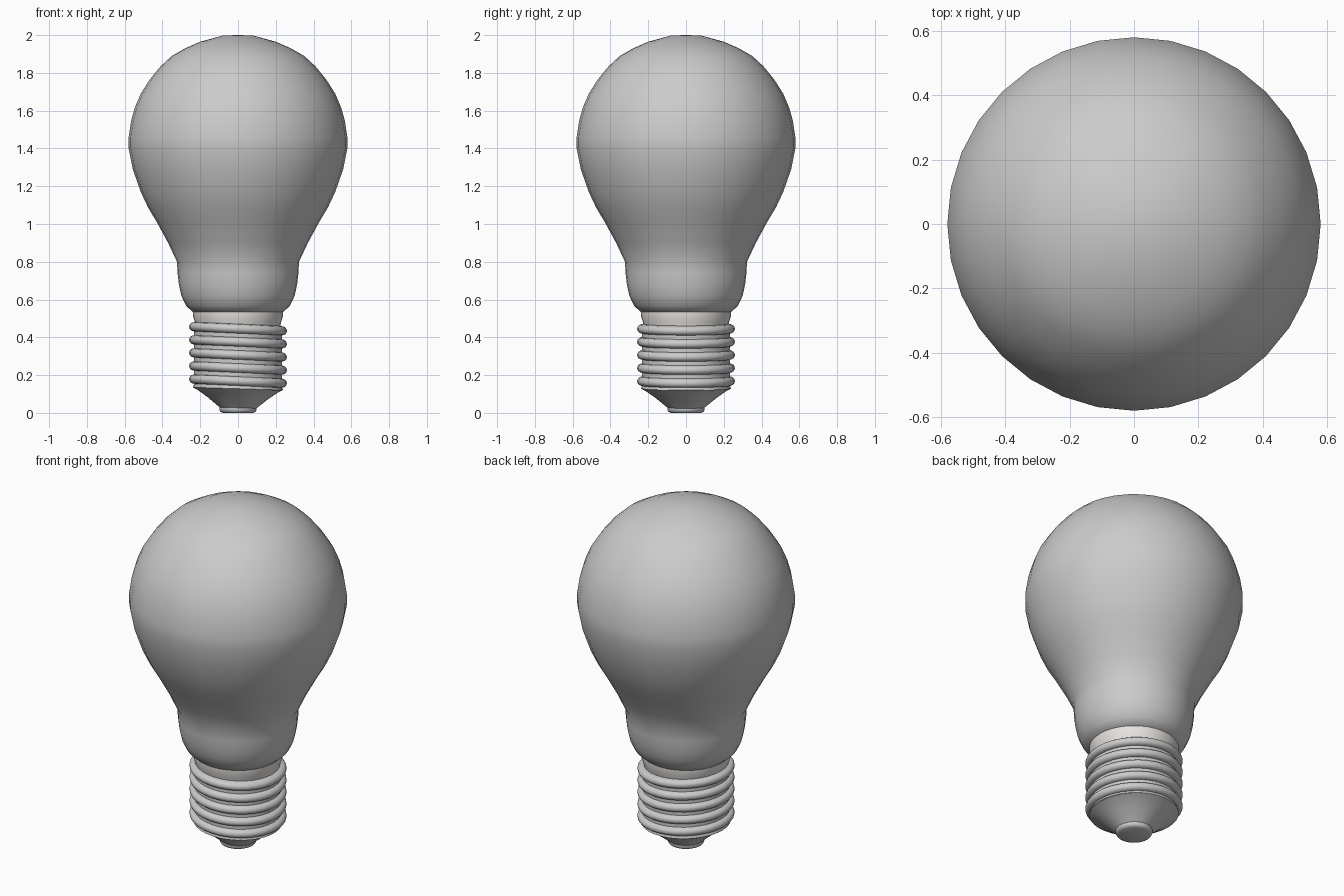
import bpy, bmesh, math

if "Cube" in bpy.data.objects:
    bpy.data.objects.remove(bpy.data.objects["Cube"])

SEGMENTS = 32


def lathe(name, profile, tilt=0.0, angle=40):
    """Revolve (radius, z) points round z; tilt shears the part along x."""
    bm = bmesh.new()
    rings = []
    for r, z in profile:
        if r == 0:
            rings.append([bm.verts.new((0, 0, z))])
            continue
        ring = []
        for i in range(SEGMENTS):
            a = 2 * math.pi * i / SEGMENTS
            x = r * math.cos(a)
            ring.append(bm.verts.new((x, r * math.sin(a), z - tilt * x)))
        rings.append(ring)
    for lo, hi in zip(rings, rings[1:]):
        for i in range(SEGMENTS):
            j = (i + 1) % SEGMENTS
            if len(lo) == 1:
                bm.faces.new((lo[0], hi[j], hi[i]))
            elif len(hi) == 1:
                bm.faces.new((lo[i], lo[j], hi[0]))
            else:
                bm.faces.new((lo[i], lo[j], hi[j], hi[i]))
    bmesh.ops.recalc_face_normals(bm, faces=bm.faces[:])
    mesh = bpy.data.meshes.new(name)
    bm.to_mesh(mesh)
    bm.free()
    obj = bpy.data.objects.new(name, mesh)
    bpy.context.collection.objects.link(obj)
    bpy.ops.object.select_all(action='DESELECT')
    obj.select_set(True)
    bpy.context.view_layer.objects.active = obj
    bpy.ops.object.shade_smooth_by_angle(angle=math.radians(angle))
    return obj


# Glass bulb with its rounded collar
lathe("bulb", [
    (0.22, 0.53), (0.238, 0.533), (0.275, 0.567), (0.30, 0.62), (0.313, 0.68),
    (0.32, 0.74), (0.323, 0.80), (0.37, 0.90), (0.43, 1.01), (0.475, 1.085),
    (0.515, 1.17), (0.557, 1.29), (0.579, 1.40), (0.579, 1.46), (0.565, 1.55),
    (0.545, 1.62), (0.515, 1.69), (0.467, 1.765), (0.41, 1.835), (0.35, 1.89),
    (0.28, 1.93), (0.20, 1.965), (0.08, 1.998), (0, 2.0)], angle=60)

# Pale neck between bulb and screw cap
neck = lathe("neck", [(0.22, 0.44), (0.228, 0.48), (0.238, 0.51), (0.238, 0.54)])
mat = bpy.data.materials.new("pale_neck")
mat.diffuse_color = (0.80, 0.77, 0.74, 1)
mat.use_nodes = True
mat.node_tree.nodes["Principled BSDF"].inputs["Base Color"].default_value = mat.diffuse_color
neck.data.materials.append(mat)

# Screw cap: five slightly tilted rounded ridges
screw = [(0.235, 0.128)]
for k in range(5):
    zc = 0.168 + 0.0693 * k
    for n in range(9):
        a = math.radians(-90 + 22.5 * n)
        screw.append((0.233 + 0.026 * math.cos(a), zc + 0.024 * math.sin(a)))
screw.append((0.22, 0.472))
lathe("screw_cap", screw, tilt=0.045, angle=60)

# Tapered insulator below the screw
lathe("base_cone", [(0.09, 0.02), (0.105, 0.033), (0.16, 0.078), (0.21, 0.113),
                    (0.238, 0.128), (0.235, 0.14)], tilt=0.03)

# Bottom contact button
lathe("contact", [(0, 0.0), (0.082, 0.0), (0.093, 0.006), (0.098, 0.016),
                  (0.098, 0.028), (0.09, 0.034)])
